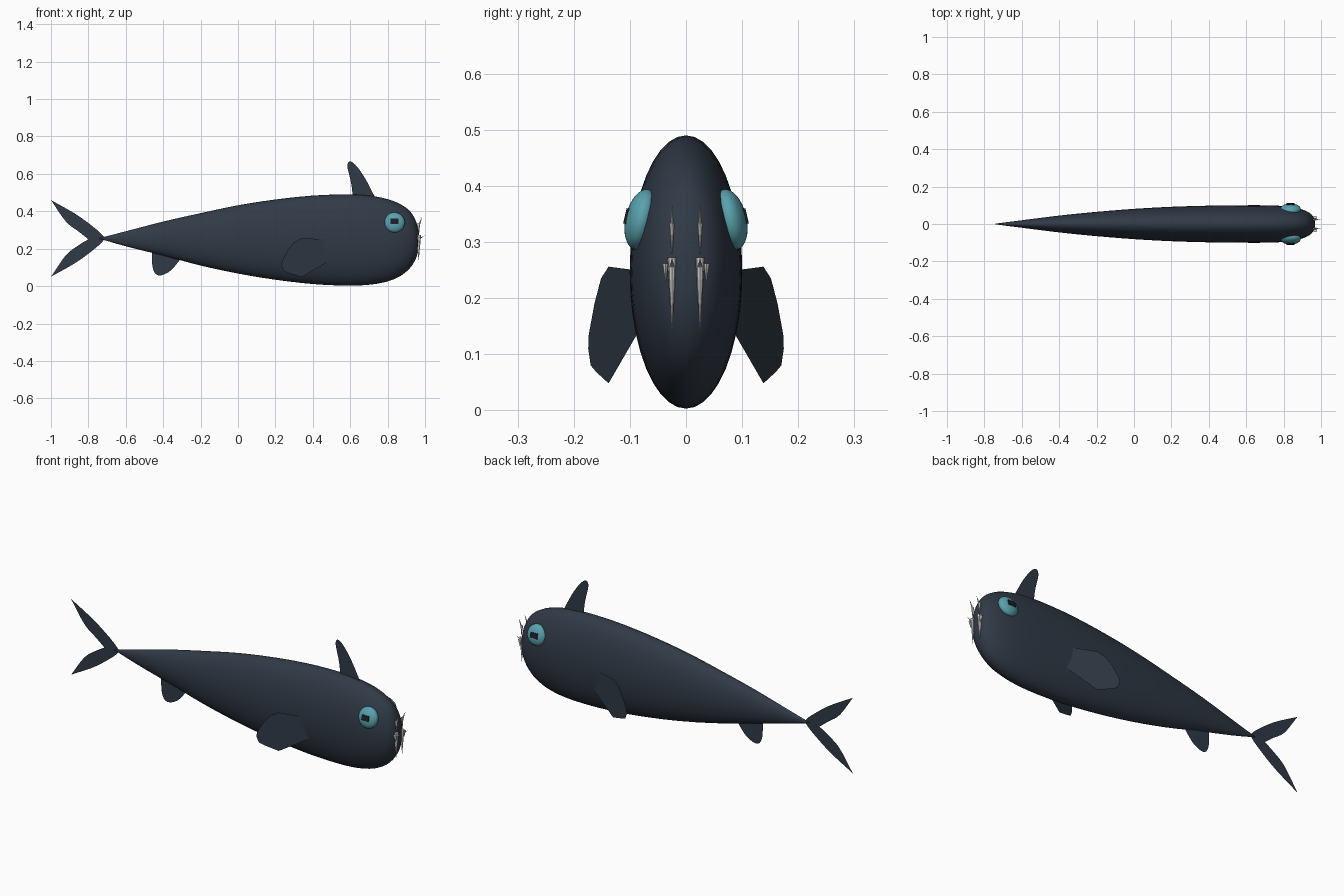
import bpy, bmesh, math
from mathutils import Vector

if "Cube" in bpy.data.objects:
    bpy.data.objects.remove(bpy.data.objects["Cube"])


def material(name, rgb):
    m = bpy.data.materials.new(name)
    m.use_nodes = True
    m.diffuse_color = (*rgb, 1)
    m.node_tree.nodes["Principled BSDF"].inputs["Base Color"].default_value = (*rgb, 1)
    return m


SKIN = material("dark slate skin", (0.03, 0.042, 0.062))
EYE = material("teal eye", (0.10, 0.36, 0.42))
PUPIL = material("black pupil", (0.01, 0.013, 0.02))
TOOTH = material("pale tooth", (0.72, 0.72, 0.70))


def finish(name, bm, mat, smooth=False):
    mesh = bpy.data.meshes.new(name)
    bm.to_mesh(mesh)
    bm.free()
    mesh.materials.append(mat)
    ob = bpy.data.objects.new(name, mesh)
    bpy.context.collection.objects.link(ob)
    if smooth:
        mesh.shade_smooth()
    return ob


def spline(pts, steps):
    """Catmull-Rom points through pts."""
    p = [Vector(q) for q in pts]
    p = [2 * p[0] - p[1]] + p + [2 * p[-1] - p[-2]]
    out = []
    for a, b, c, d in zip(p, p[1:], p[2:], p[3:]):
        for i in range(steps):
            t = i / steps
            out.append(0.5 * (2 * b + (c - a) * t + (2 * a - 5 * b + 4 * c - d) * t * t
                              + (3 * b - a - 3 * c + d) * t ** 3))
    return out + [p[-2]]


# Body: elliptical rings as x, top, bottom, half width
stations = [(-.74, .257, .253, .002), (-.6, .293, .213, .02), (-.4, .345, .163, .045),
            (-.2, .39, .11, .065), (0, .432, .067, .081), (.2, .463, .034, .092),
            (.4, .484, .011, .098), (.57, .49, .003, .1), (.7, .484, .007, .1),
            (.8, .465, .025, .096), (.87, .437, .055, .086), (.92, .4, .097, .07),
            (.95, .35, .145, .05), (.965, .295, .195, .024), (.968, .247, .243, .001)]
SIDES = 40
bm = bmesh.new()
rings = []
for x, top, bot, w in spline(stations, 3):
    mid, h = (top + bot) / 2, (top - bot) / 2
    rings.append([bm.verts.new((x, w * math.cos(a), mid + h * math.sin(a)))
                  for a in (2 * math.pi * i / SIDES for i in range(SIDES))])
for r, s in zip(rings, rings[1:]):
    for i in range(SIDES):
        j = (i + 1) % SIDES
        bm.faces.new((r[i], r[j], s[j], s[i]))
bm.faces.new(rings[0])
bm.faces.new(rings[-1])
bmesh.ops.recalc_face_normals(bm, faces=bm.faces)
finish("body", bm, SKIN, True)


# Fins: flat upright sheets drawn from an outline in x and z
def fin(name, outline, depth=lambda x: 0.0):
    bm = bmesh.new()
    bm.faces.new([bm.verts.new((x, depth(x), z)) for x, z in outline])
    bmesh.ops.triangulate(bm, faces=bm.faces)
    finish(name, bm, SKIN)


def curve2(pts):
    return [(v.x, v.y) for v in spline([(x, z, 0) for x, z in pts], 5)]


fin("dorsal_fin", curve2([(.615, .47), (.605, .55), (.585, .64), (.6, .667), (.635, .64),
                          (.68, .575), (.725, .49), (.74, .46)]))
fin("anal_fin", curve2([(-.46, .18), (-.458, .11), (-.442, .067), (-.41, .058), (-.36, .083),
                        (-.315, .135), (-.3, .16)]))
for name, tip, side in (("upper_tail_lobe", .46, 1), ("lower_tail_lobe", .05, -1)):
    outer = curve2([(-.71, .255), (-.75, .255 + .042 * side), (-.86, .255 + .125 * side), (-1, tip)])
    inner = curve2([(-1, tip), (-.92, .255 + .09 * side), (-.85, .255 + .035 * side), (-.8, .25)])
    fin(name, outer + inner[1:])

pectoral = [(.49, .135), (.475, .25), (.34, .256), (.3, .235), (.265, .19), (.235, .135),
            (.232, .11), (.245, .08), (.275, .068), (.34, .048)]
for name, s in (("left", 1), ("right", -1)):
    fin(name + "_pectoral_fin", pectoral, lambda x: s * (.138 + (.34 - x) * .336))

    # Eyes: flattened domes leaning with the cheek, with a ring-shaped square pupil
    tilt = -s * math.radians(-13)
    bpy.ops.mesh.primitive_uv_sphere_add(segments=32, ring_count=16, radius=1,
                                         location=(.837, s * .079, .34),
                                         rotation=(tilt, 0, 0))
    eye = bpy.context.object
    eye.name = name + "_eye"
    eye.scale = (.055, .029, .055)
    eye.data.materials.append(EYE)
    bpy.ops.object.shade_smooth()

    bm = bmesh.new()
    bmesh.ops.create_cube(bm, size=1)
    ob = finish(name + "_pupil", bm, PUPIL)
    ob.location = (.837, s * .106, .346)
    ob.rotation_euler = (tilt, 0, 0)
    ob.scale = (.042, .006, .028)


# Teeth: slim spikes on both sides of the mouth
def tooth(name, base, tip, thick, deep):
    base, tip = Vector(base), Vector(tip)
    bm = bmesh.new()
    apex = bm.verts.new(tip)
    ring = [bm.verts.new(base + Vector((deep * math.cos(a), thick * math.sin(a), 0)))
            for a in (2 * math.pi * i / 8 for i in range(8))]
    bm.faces.new(ring)
    for i in range(8):
        bm.faces.new((ring[i], ring[(i + 1) % 8], apex))
    bmesh.ops.recalc_face_normals(bm, faces=bm.faces)
    finish(name, bm, TOOTH)


for name, s in (("left", 1), ("right", -1)):
    y = s * .025
    tooth(name + "_upper_fang", (.965, y, .272), (.966, y, .135), .008, .014)
    tooth(name + "_lower_fang", (.965, y, .322), (.985, y, .37), .004, .007)
    tooth(name + "_lower_fang_root", (.966, y, .335), (.968, y, .275), .005, .008)
    tooth(name + "_small_fang", (.968, s * .037, .262), (.97, s * .036, .225), .006, .012)
    tooth(name + "_front_spike", (.972, y, .255), (1.0, y, .272), .004, .006)
